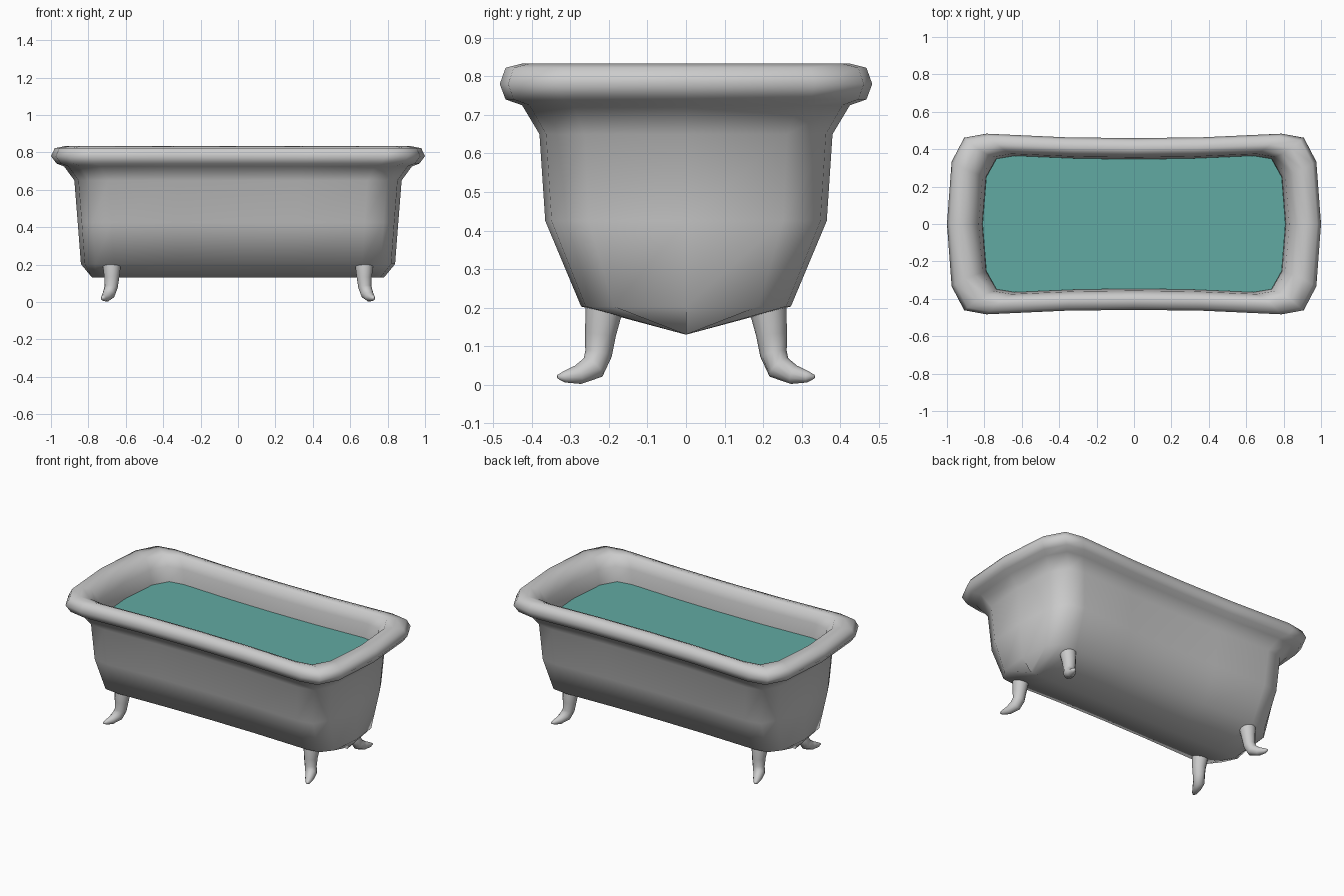
import bpy, bmesh
from mathutils import Vector
from math import cos, sin, pi

if "Cube" in bpy.data.objects:
    bpy.data.objects.remove(bpy.data.objects["Cube"])

# Quarter plan of the rim, normalised to half length 1 and half width 1
QUARTER = [(1, 0), (.975, .69), (.908, .955), (.79, 1), (.37, .96), (0, .95)]
PLAN = (QUARTER
        + [(-x, y) for x, y in QUARTER[-2::-1]]
        + [(-x, -y) for x, y in QUARTER[1:]]
        + [(x, -y) for x, y in QUARTER[-2:0:-1]])


def plan_ring(hx, hy, z):
    return [(x * hx, y * hy, z) for x, y in PLAN]


def loft(name, rings, caps=(False, False)):
    """Skin a list of equal-length closed rings with quads."""
    bm = bmesh.new()
    rows = [[bm.verts.new(p) for p in ring] for ring in rings]
    n = len(rows[0])
    for a, b in zip(rows, rows[1:]):
        for i in range(n):
            j = (i + 1) % n
            bm.faces.new((a[i], a[j], b[j], b[i]))
    if caps[0]:
        bm.faces.new(rows[0][::-1])
    if caps[1]:
        bm.faces.new(rows[-1])
    bmesh.ops.remove_doubles(bm, verts=bm.verts, dist=1e-4)
    bmesh.ops.recalc_face_normals(bm, faces=bm.faces)
    me = bpy.data.meshes.new(name)
    bm.to_mesh(me)
    bm.free()
    for p in me.polygons:
        p.use_smooth = True
    ob = bpy.data.objects.new(name, me)
    bpy.context.collection.objects.link(ob)
    return ob


# Tub shell: keel, outer wall, rolled rim, inner wall and basin floor
PROFILE = [(.78, 0, .13), (.84, .272, .203), (.857, .365, .425), (.875, .38, .65),
           (.93, .425, .725), (.97, .468, .74), (1, .483, .78), (.98, .468, .822),
           (.925, .425, .833), (.875, .395, .822), (.83, .375, .76),
           (.812, .366, .67), (.80, .35, .43), (.77, .25, .23)]
loft("tub", [plan_ring(*p) for p in PROFILE], (False, True))

# Water surface
water = loft("water", [plan_ring(.81, .365, .67)], (True, False))
water.data.polygons[0].use_smooth = False
if water.data.polygons[0].normal.z < 0:
    water.data.flip_normals()
mat = bpy.data.materials.new("water_teal")
mat.diffuse_color = (.12, .40, .36, 1)
mat.use_nodes = True
mat.node_tree.nodes["Principled BSDF"].inputs["Base Color"].default_value = mat.diffuse_color
water.data.materials.append(mat)

# Legs: tapered tube bending outward into a foot (x, y, z, radius)
PATH = [(.675, .205, .235, .05), (.675, .212, .20, .049), (.675, .222, .13, .040),
        (.678, .227, .08, .035), (.690, .241, .045, .034), (.705, .280, .026, .025),
        (.72, .315, .021, .015), (.725, .333, .021, .005)]


def leg(name, sx, sy):
    pts = [Vector((x * sx, y * sy, z)) for x, y, z, r in PATH]
    side0 = Vector((1, 0, 0))
    rings = []
    for i, p in enumerate(pts):
        t = (pts[min(i + 1, len(pts) - 1)] - pts[max(i - 1, 0)]).normalized()
        u = (side0 - t * side0.dot(t)).normalized()
        v = t.cross(u)
        r = PATH[i][3]
        rings.append([p + r * (cos(a) * u + sin(a) * v)
                      for a in (2 * pi * k / 12 for k in range(12))])
    # keep the sole on the floor
    rings = [[Vector((q.x, q.y, max(q.z, .0))) for q in ring] for ring in rings]
    return loft(name, rings, (True, True))


for fb, sy in (("front", -1), ("back", 1)):
    for lr, sx in (("left", -1), ("right", 1)):
        leg(f"{fb}_{lr}_leg", sx, sy)
